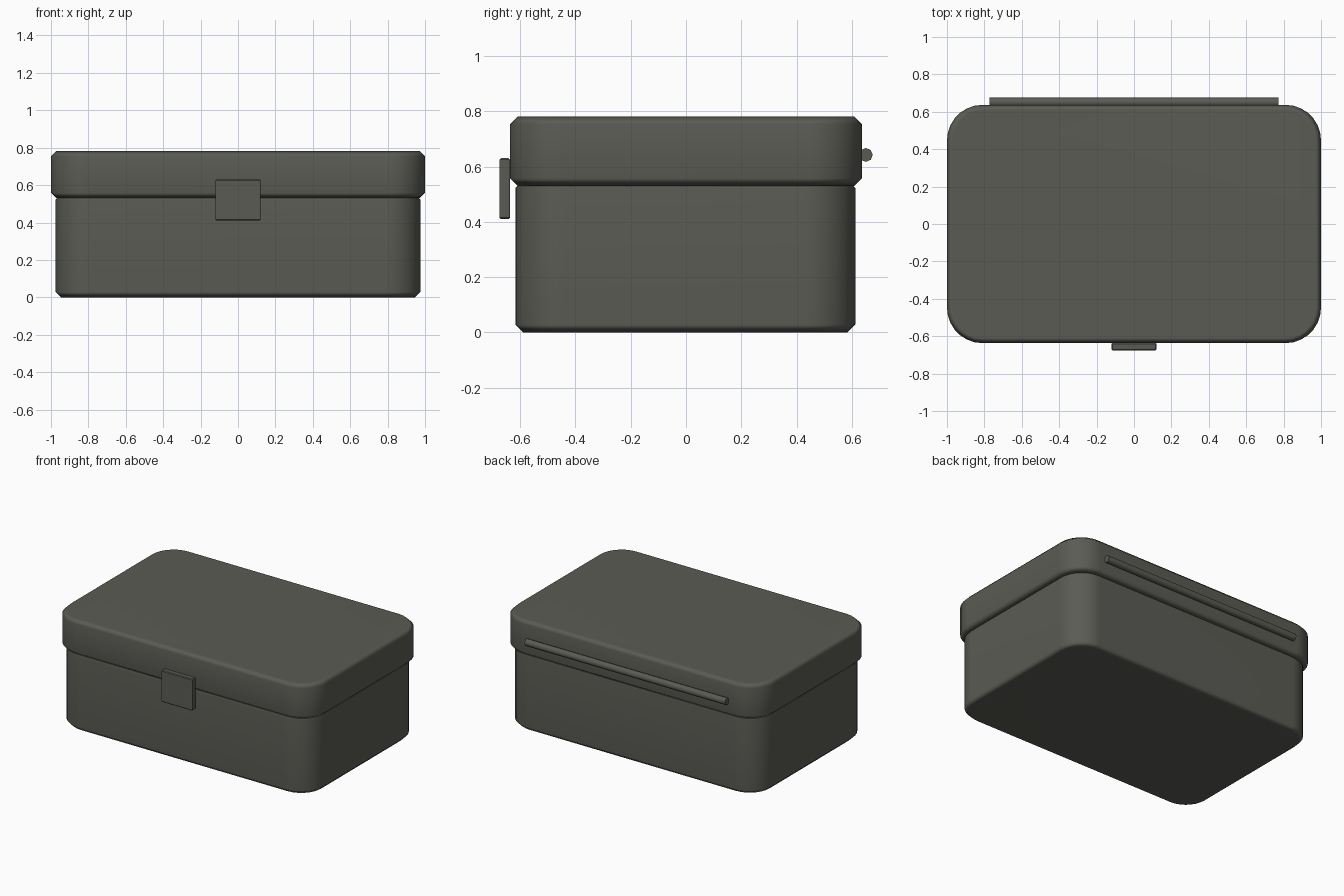
import bpy, bmesh, math

if "Cube" in bpy.data.objects:
    bpy.data.objects.remove(bpy.data.objects["Cube"])

grey = bpy.data.materials.new("warm_dark_grey")
grey.use_nodes = True
color = (0.105, 0.105, 0.09, 1)
grey.diffuse_color = color
bsdf = next(n for n in grey.node_tree.nodes if n.type == 'BSDF_PRINCIPLED')
bsdf.inputs["Base Color"].default_value = color
bsdf.inputs["Roughness"].default_value = 0.8


def finish(obj, angle):
    obj.data.materials.clear()
    obj.data.materials.append(grey)
    bpy.ops.object.select_all(action='DESELECT')
    obj.select_set(True)
    bpy.context.view_layer.objects.active = obj
    bpy.ops.object.shade_smooth_by_angle(angle=math.radians(angle))


def rounded_box(name, lo, hi, radius, chamfer, angle):
    """Box with rounded upright corners and a chamfer round its top and bottom rims."""
    bm = bmesh.new()
    bmesh.ops.create_cube(bm, size=1)
    for v in bm.verts:
        v.co = [(a + b) / 2 + c * (b - a) for a, b, c in zip(lo, hi, v.co)]
    upright = [e for e in bm.edges if abs(e.verts[0].co.z - e.verts[1].co.z) > 0.01]
    bmesh.ops.bevel(bm, geom=upright, offset=radius, segments=7, profile=0.5,
                    affect='EDGES')
    rims = [e for e in bm.edges if abs(e.verts[0].co.z - e.verts[1].co.z) < 0.001]
    bmesh.ops.bevel(bm, geom=rims, offset=chamfer, segments=1, affect='EDGES')
    mesh = bpy.data.meshes.new(name)
    bm.to_mesh(mesh)
    bm.free()
    obj = bpy.data.objects.new(name, mesh)
    bpy.context.collection.objects.link(obj)
    finish(obj, angle)
    # keep the large faces flat while the rims stay soft
    obj.modifiers.new("soft_rims", 'WEIGHTED_NORMAL').keep_sharp = True
    return obj


# Box body and overhanging lid
rounded_box("box_body", (-0.975, -0.618, 0), (0.975, 0.613, 0.55), 0.18, 0.028, 60)
rounded_box("lid", (-1, -0.637, 0.53), (1, 0.637, 0.782), 0.19, 0.028, 60)

# Front latch plate
rounded_box("front_latch", (-0.12, -0.675, 0.41), (0.12, -0.637, 0.63), 0.006, 0.005, 30)

# Hinge rod along the back
bpy.ops.mesh.primitive_cylinder_add(vertices=8, radius=0.025, depth=1.545,
                                    location=(0, 0.651, 0.642),
                                    rotation=(0, math.pi / 2, 0))
hinge = bpy.context.object
hinge.name = "hinge_rod"
finish(hinge, 60)
